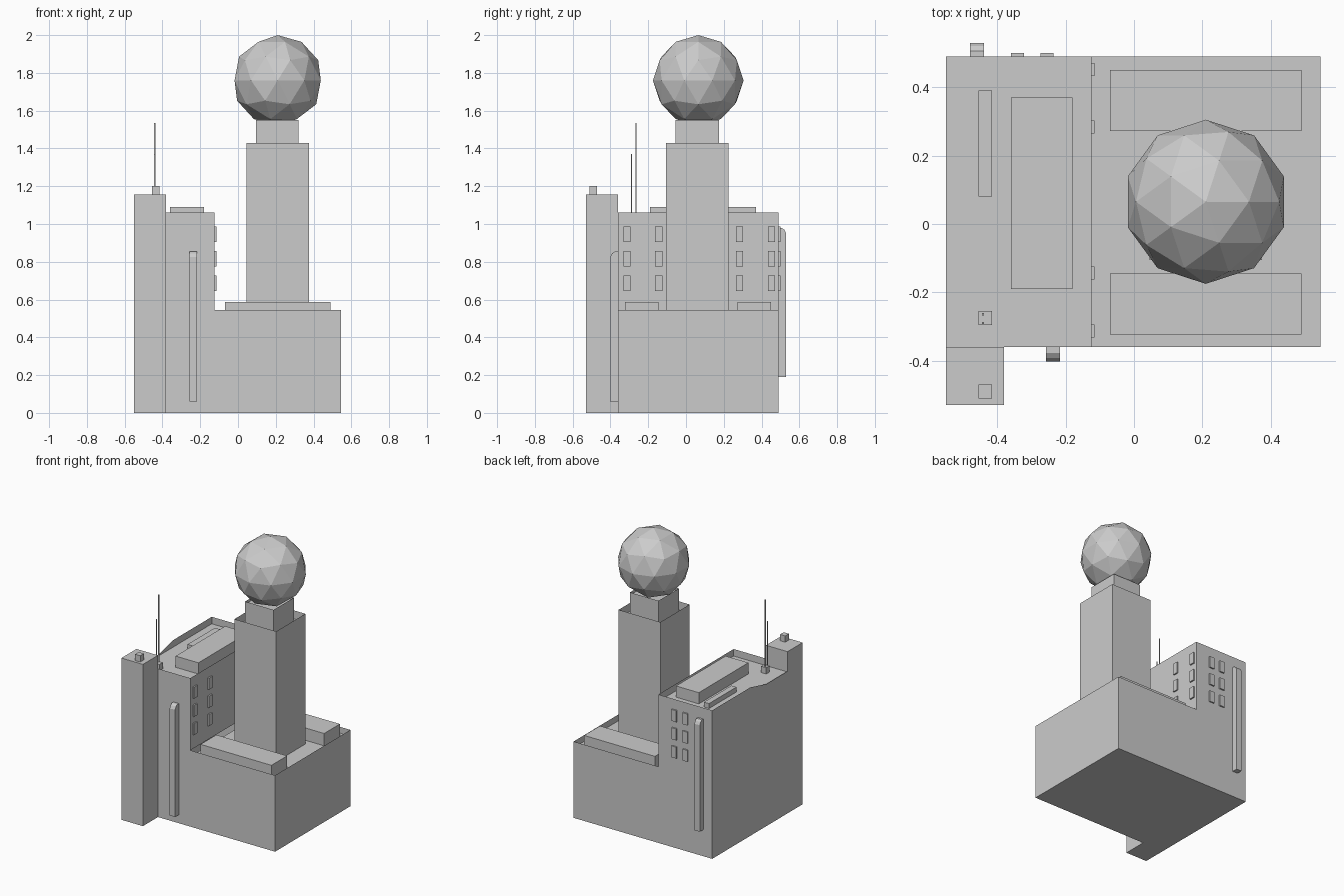
import bpy, bmesh

if "Cube" in bpy.data.objects:
    bpy.data.objects.remove(bpy.data.objects["Cube"])


def make(name, verts, faces):
    me = bpy.data.meshes.new(name)
    me.from_pydata(verts, [], faces)
    ob = bpy.data.objects.new(name, me)
    bpy.context.collection.objects.link(ob)
    return ob


def box(name, x0, x1, y0, y1, z0, z1, roof=None, bottom=False):
    """Box; with roof set, the top is sunk to that height behind thin parapets."""
    v = [(x, y, z) for z in (z0, z1) for x, y in
         ((x0, y0), (x1, y0), (x1, y1), (x0, y1))]
    f = [(i, (i + 1) % 4, 4 + (i + 1) % 4, 4 + i) for i in range(4)]
    if bottom:
        f.append((3, 2, 1, 0))
    if roof is None:
        f.append((4, 5, 6, 7))
    else:
        v += [(x, y, roof) for x, y, _ in v[:4]]
        f.append((8, 9, 10, 11))
    return make(name, v, f)


def pipe(name, x0, x1, wall, out, z0, z1):
    """Upright duct whose top bends back into the wall."""
    d = out - wall
    prof = [(wall, z0), (out, z0), (out, z1 - 0.03), (out - d * 0.25, z1 - 0.01),
            (out - d * 0.6, z1), (wall, z1)]
    n = len(prof)
    v = [(x, y, z) for x in (x0, x1) for y, z in prof]
    f = [(i, (i + 1) % n, n + (i + 1) % n, n + i) for i in range(n)]
    f += [tuple(range(n)), tuple(range(2 * n - 1, n - 1, -1))]
    ob = make(name, v, f)
    bm = bmesh.new()
    bm.from_mesh(ob.data)
    bmesh.ops.recalc_face_normals(bm, faces=bm.faces)
    bm.to_mesh(ob.data)
    bm.free()


# Stepped main building: L-shaped front/back, parapets and sunken roofs
XL, XM, XR, YF, YB = -0.55, -0.125, 0.545, -0.36, 0.49
LOW, HIGH, LOW_ROOF, HIGH_ROOF = 0.545, 1.06, 0.50, 1.01
prof = [(XL, 0), (XR, 0), (XR, LOW), (XM, LOW), (XM, HIGH), (XL, HIGH)]
V = [(x, y, z) for y in (YF, YB) for x, z in prof]
V[5] = (XL, YF, HIGH_ROOF + 0.005)                 # lowered parapet corner
V += [(XL, -0.12, HIGH_ROOF + 0.005), (XL, 0.06, HIGH)]
V += [(-0.38, YF, HIGH)]
for a, b, z in ((XL, XM, HIGH_ROOF), (XM, XR, LOW_ROOF)):
    V += [(a, YF, z), (b, YF, z), (b, YB, z), (a, YB, z)]
F = [(0, 1, 2, 3, 4, 14, 5), (11, 10, 9, 8, 7, 6), (0, 5, 12, 13, 11, 6),
     (1, 7, 8, 2), (3, 9, 10, 4), (0, 6, 7, 1), (15, 16, 17, 18), (19, 20, 21, 22)]
make("main_building", V, F)

# Corner stair tower
box("corner_tower", -0.55, -0.38, -0.53, -0.36, 0, 1.155, bottom=True)
box("corner_tower_vent", -0.455, -0.415, -0.51, -0.47, 1.155, 1.2)

# Central tower, neck and faceted ball
box("central_tower", 0.045, 0.375, -0.105, 0.225, LOW_ROOF, 1.43, roof=1.37)
box("tower_neck", 0.095, 0.32, -0.055, 0.175, 1.37, 1.55, roof=1.53)
bpy.ops.mesh.primitive_ico_sphere_add(subdivisions=2, radius=0.24,
                                      location=(0.21, 0.065, 1.76))
bpy.context.object.name = "faceted_ball"

# Rooftop units
box("low_roof_unit_front", -0.07, 0.49, -0.323, -0.145, LOW_ROOF, 0.588)
box("low_roof_unit_back", -0.07, 0.49, 0.272, 0.45, LOW_ROOF, 0.588)
box("high_roof_unit", -0.36, -0.18, -0.19, 0.37, HIGH_ROOF, 1.09)
box("high_roof_ridge", -0.455, -0.415, 0.08, 0.39, HIGH_ROOF, 1.045)

# Antennas on their base
box("antenna_base", -0.455, -0.415, -0.295, -0.255, HIGH_ROOF, 1.055)
for i, (y, top) in enumerate(((-0.264, 1.535), (-0.289, 1.37))):
    box(f"antenna_{i}", -0.444, -0.438, y - 0.003, y + 0.003, 1.05, top)

# Wall ducts
pipe("front_duct", -0.258, -0.216, YF, -0.402, 0.06, 0.855)
pipe("back_duct", -0.48, -0.438, YB, 0.53, 0.19, 0.98)

# Windows: three rows on the inner wall and the back wall
for row, z in enumerate((0.645, 0.775, 0.905)):
    for i, y in enumerate((-0.332, -0.163, 0.265, 0.433)):
        box(f"side_window_{row}_{i}", XM, XM + 0.01, y, y + 0.038, z, z + 0.082, bottom=True)
    for i, x in enumerate((-0.36, -0.273)):
        box(f"back_window_{row}_{i}", x, x + 0.038, YB, YB + 0.01, z, z + 0.082, bottom=True)
